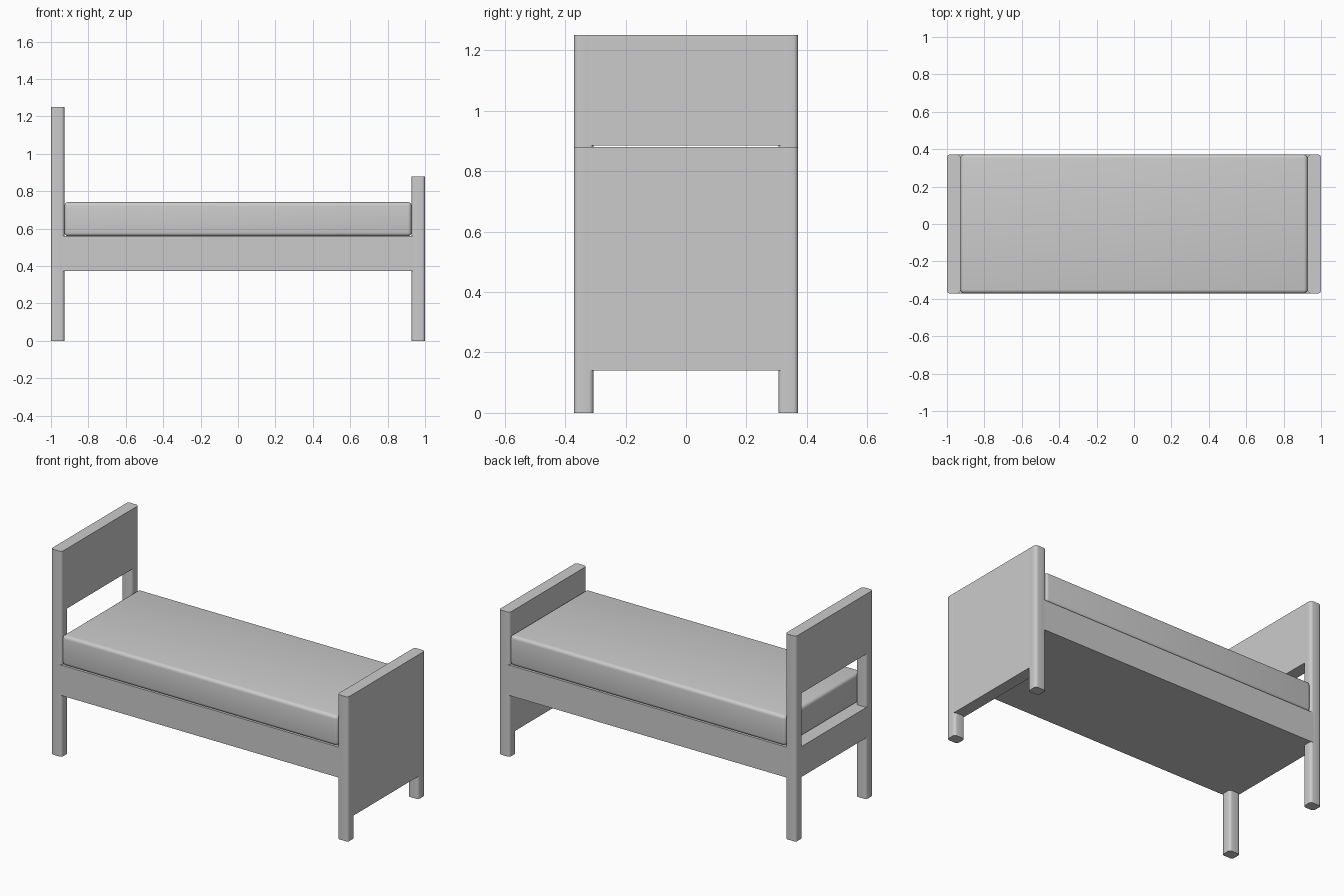
import bpy, bmesh, math

if "Cube" in bpy.data.objects:
    bpy.data.objects.remove(bpy.data.objects["Cube"])

L, W = 1.0, 0.371         # half length, half width
T, P = 0.072, 0.065       # board thickness, post width across the bed
BASE_Z, DECK_Z = 0.375, 0.56


def box(name, x, y, z, radius=0.0, segments=4, vertical_only=False):
    """Box from (min, max) ranges, with optional rounded edges."""
    bm = bmesh.new()
    bmesh.ops.create_cube(bm, size=1)
    for v in bm.verts:
        v.co = [r[0] if c < 0 else r[1] for c, r in zip(v.co, (x, y, z))]
    if radius:
        edges = [e for e in bm.edges if not vertical_only
                 or abs(e.verts[0].co.z - e.verts[1].co.z) > 1e-4]
        bmesh.ops.bevel(bm, geom=edges, offset=radius, segments=segments,
                        profile=0.5, affect='EDGES')
    bmesh.ops.recalc_face_normals(bm, faces=bm.faces)
    mesh = bpy.data.meshes.new(name)
    bm.to_mesh(mesh)
    bm.free()
    ob = bpy.data.objects.new(name, mesh)
    bpy.context.collection.objects.link(ob)
    if radius:
        bpy.context.view_layer.objects.active = ob
        ob.select_set(True)
        bpy.ops.object.shade_smooth_by_angle(angle=math.radians(35))
        ob.select_set(False)
    return ob


# Corner posts with rounded vertical edges
for end, sx, height in (("head", -1, 1.25), ("foot", 1, 0.88)):
    for side, sy in (("front", -1), ("back", 1)):
        box(f"{end}_post_{side}",
            sorted((sx * L, sx * (L - T))),
            sorted((sy * W, sy * (W - P))),
            (0, height), 0.016, vertical_only=True)

# Panels and rail between the posts, running into the post centres
inner = (-(W - P / 2), W - P / 2)
box("headboard_panel", (-L, -L + T), inner, (0.885, 1.25))
box("head_rail", (-L, -L + T), inner, (BASE_Z, DECK_Z))
box("footboard_panel", (L - T, L), inner, (0.14, 0.88))

# Bed base, flush with the outer post faces
box("bed_base", (-L + T / 2, L - T / 2), (-W, W), (BASE_Z, DECK_Z))

# Mattress
box("mattress", (-L + T, L - T), (-W, W), (DECK_Z, 0.742), 0.02)
